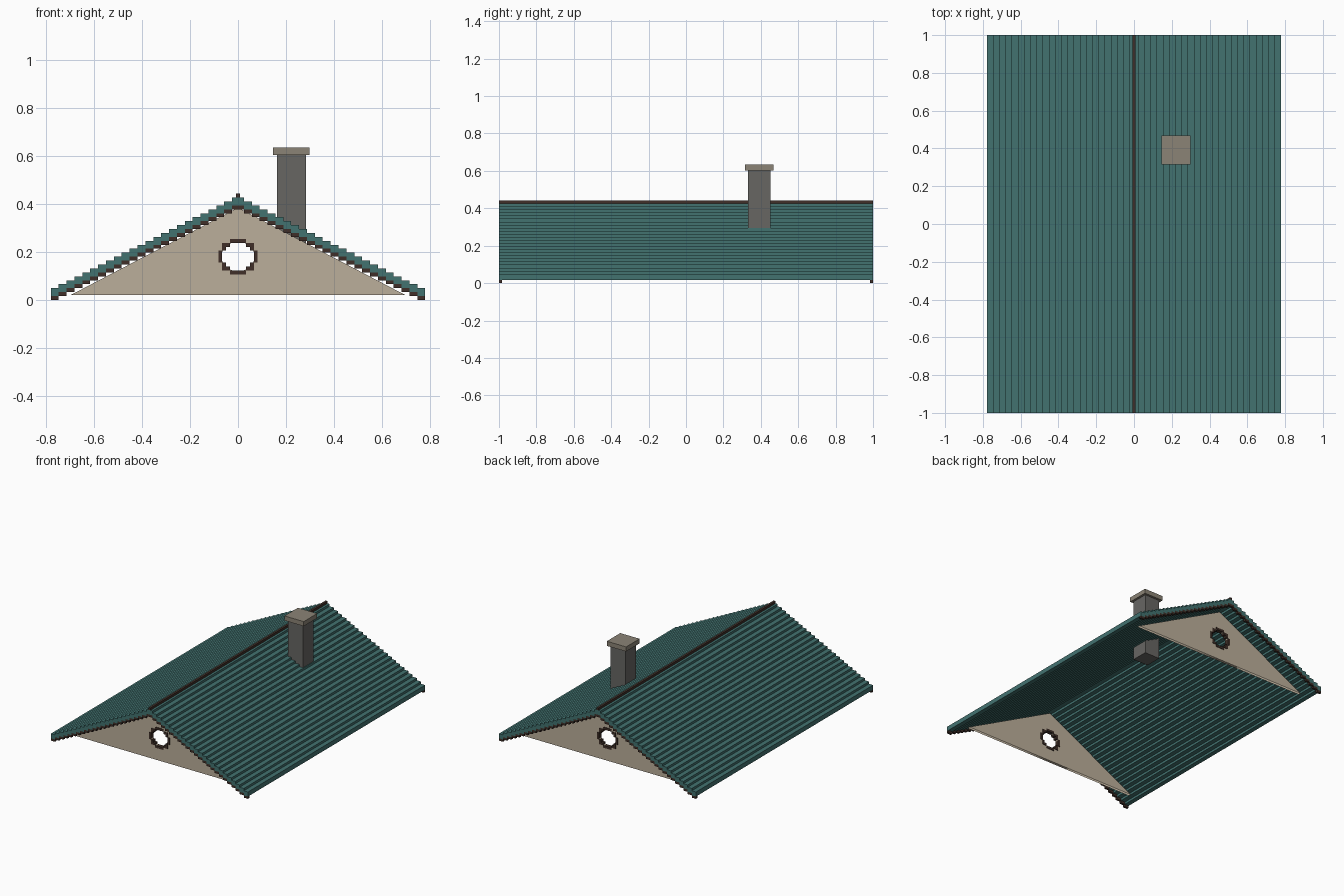
import bpy, bmesh, math

if "Cube" in bpy.data.objects:
    bpy.data.objects.remove(bpy.data.objects["Cube"], do_unlink=True)

V = 2 / 122          # one block of the stepped grid
STEPS = 23           # two-block-wide courses on each slope
HALF = 47.5 * V


def material(name, rgb):
    m = bpy.data.materials.new(name)
    m.use_nodes = True
    m.diffuse_color = (*rgb, 1)
    m.node_tree.nodes["Principled BSDF"].inputs["Base Color"].default_value = (*rgb, 1)
    return m


teal = material("teal roof", (0.055, 0.17, 0.163))
brown = material("dark brown trim", (0.05, 0.028, 0.021))
beige = material("beige plaster", (0.50, 0.425, 0.325))
grey = material("grey stone", (0.135, 0.132, 0.124))
tan = material("tan cap stone", (0.26, 0.23, 0.18))


def link(name, mesh, mat):
    ob = bpy.data.objects.new(name, mesh)
    mesh.materials.clear()
    mesh.materials.append(mat)
    bpy.context.collection.objects.link(ob)
    return ob


def boxes(name, mat, spans):
    """One object from boxes given as ((x0, x1), (y0, y1), (z0, z1))."""
    bm = bmesh.new()
    for span in spans:
        for v in bmesh.ops.create_cube(bm, size=1)["verts"]:
            for i, (a, b) in enumerate(span):
                v.co[i] = a + (v.co[i] + 0.5) * (b - a)
    me = bpy.data.meshes.new(name)
    bm.to_mesh(me)
    bm.free()
    return link(name, me, mat)


def stair_line(level):
    """Points of a stepped gable line whose first course is at the given level."""
    left = []
    for k in range(STEPS + 1):
        x0 = -HALF + 2 * k * V
        x1 = x0 + 2 * V if k < STEPS else 0
        left += [(x0, (level + k) * V), (x1, (level + k) * V)]
    left.pop()
    return left + [(-x, z) for x, z in reversed(left)]


def stepped_slab(name, mat, low, high, y0, y1):
    """Stepped roof section extruded along y."""
    outline = stair_line(high) + stair_line(low)[::-1]
    bm = bmesh.new()
    face = bm.faces.new([bm.verts.new((x, y0, z)) for x, z in outline])
    moved = bmesh.ops.extrude_face_region(bm, geom=[face])["geom"]
    for v in moved:
        if isinstance(v, bmesh.types.BMVert):
            v.co.y = y1
    bmesh.ops.recalc_face_normals(bm, faces=bm.faces)
    me = bpy.data.meshes.new(name)
    bm.to_mesh(me)
    bm.free()
    return link(name, me, mat)


def gable_wall(name, y):
    """Triangular wall with a round opening."""
    cu = bpy.data.curves.new(name + "_outline", "CURVE")
    cu.dimensions = "2D"
    cu.fill_mode = "BOTH"
    cu.extrude = 0.01
    triangle = [(-0.697, 0.02), (0.697, 0.02), (0, 0.384)]
    hole = [(4.25 * V * math.cos(a), 11 * V + 3.8 * V * math.sin(a))
            for a in (math.tau * (i + 0.5) / 16 for i in range(16))]
    for pts in (triangle, hole):
        s = cu.splines.new("POLY")
        s.points.add(len(pts) - 1)
        s.use_cyclic_u = True
        for p, (x, z) in zip(s.points, pts):
            p.co = (x, z, 0, 1)
    temp = bpy.data.objects.new(name + "_outline", cu)
    bpy.context.collection.objects.link(temp)
    dg = bpy.context.evaluated_depsgraph_get()
    me = bpy.data.meshes.new_from_object(temp.evaluated_get(dg))
    bpy.data.objects.remove(temp, do_unlink=True)
    ob = link(name, me, beige)
    ob.rotation_euler.x = math.pi / 2
    ob.location.y = y


# Roof covering and ridge
stepped_slab("roof", teal, 1, 3, -1, 1)
boxes("ridge_cap", brown, [((-V / 2, V / 2), (-1, 1), (26 * V, 27 * V))])

# Blocks of the stepped round window frame
ring = [(i + 0.5, j) for i in range(-5, 5) for j in range(-4, 5)
        if round(math.hypot((i + 0.5) * 0.9, j)) == 4]

# Parts at both ends
for side, s in (("front", -1), ("back", 1)):
    stepped_slab(side + "_bargeboard", brown, 0, 1, *sorted((s, s * (1 - V))))
    gable_wall(side + "_gable", s * 0.875)
    boxes(side + "_window_frame", brown,
          [(((i - 0.5) * V, (i + 0.5) * V),
            (s * 0.875 - 0.014, s * 0.875 + 0.014),
            ((j + 10.5) * V, (j + 11.5) * V)) for i, j in ring])

# Chimney
boxes("chimney", grey, [((0.162, 0.282), (0.332, 0.452), (0.16, 0.605))])
boxes("chimney_cap", tan, [((0.146, 0.298), (0.316, 0.468), (0.602, 0.635))])
